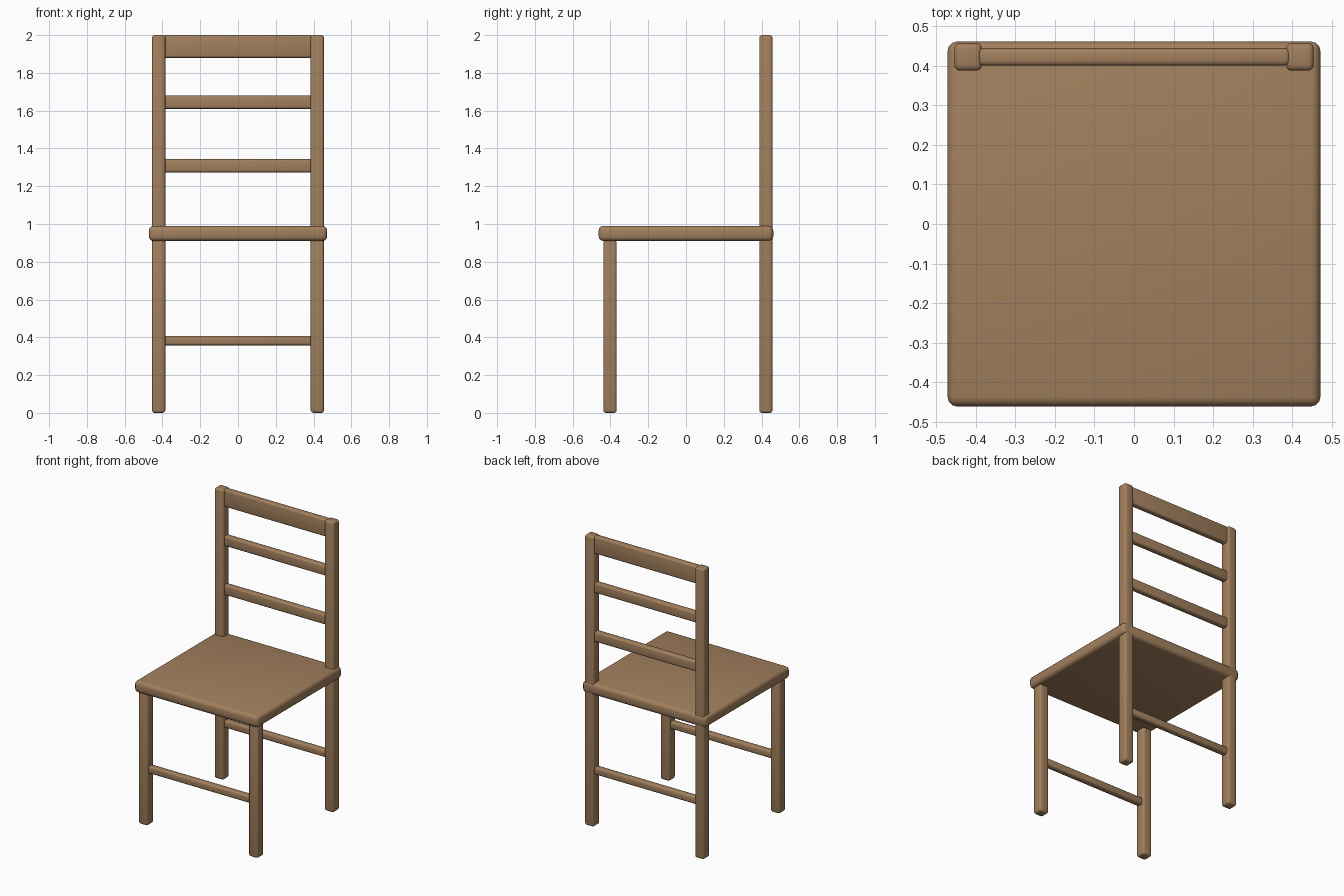
import bpy

if "Cube" in bpy.data.objects:
    bpy.data.objects.remove(bpy.data.objects["Cube"])

wood = bpy.data.materials.new("warm_wood")
wood.diffuse_color = (0.36, 0.215, 0.11, 1.0)
wood.use_nodes = True
wood.node_tree.nodes["Principled BSDF"].inputs["Base Color"].default_value = wood.diffuse_color


def beam(name, low, high, bevel):
    """Rounded box between two opposite corners."""
    bpy.ops.mesh.primitive_cube_add(size=1)
    ob = bpy.context.object
    ob.name = name
    ob.location = [(a + b) / 2 for a, b in zip(low, high)]
    ob.scale = [b - a for a, b in zip(low, high)]
    bpy.ops.object.transform_apply(location=False, rotation=False, scale=True)
    ob.data.materials.append(wood)
    mod = ob.modifiers.new("rounded_edges", 'BEVEL')
    mod.width = bevel
    mod.segments = 3
    bpy.ops.object.modifier_apply(modifier=mod.name)
    bpy.ops.object.shade_smooth_by_angle(angle=0.7)
    return ob


# Seat board
beam("seat", (-0.472, -0.462, 0.91), (0.472, 0.462, 0.99), 0.024)

# Legs: short in front, full-height posts at the back
for side, x in (("left", -0.42), ("right", 0.42)):
    beam(f"front_leg_{side}", (x - 0.035, -0.437, 0), (x + 0.035, -0.367, 0.915), 0.014)
    beam(f"back_post_{side}", (x - 0.035, 0.388, 0), (x + 0.035, 0.458, 2.0), 0.014)

# Backrest rails: wide at the top, two narrow slats below
for name, z0, z1 in (("top_rail", 1.88, 2.0),
                     ("upper_slat", 1.61, 1.68),
                     ("lower_slat", 1.273, 1.343)):
    beam(name, (-0.395, 0.401, z0), (0.395, 0.445, z1), 0.012)

# Stretchers between the legs
for name, y in (("front_stretcher", -0.402), ("back_stretcher", 0.423)):
    beam(name, (-0.395, y - 0.022, 0.358), (0.395, y + 0.022, 0.408), 0.012)
